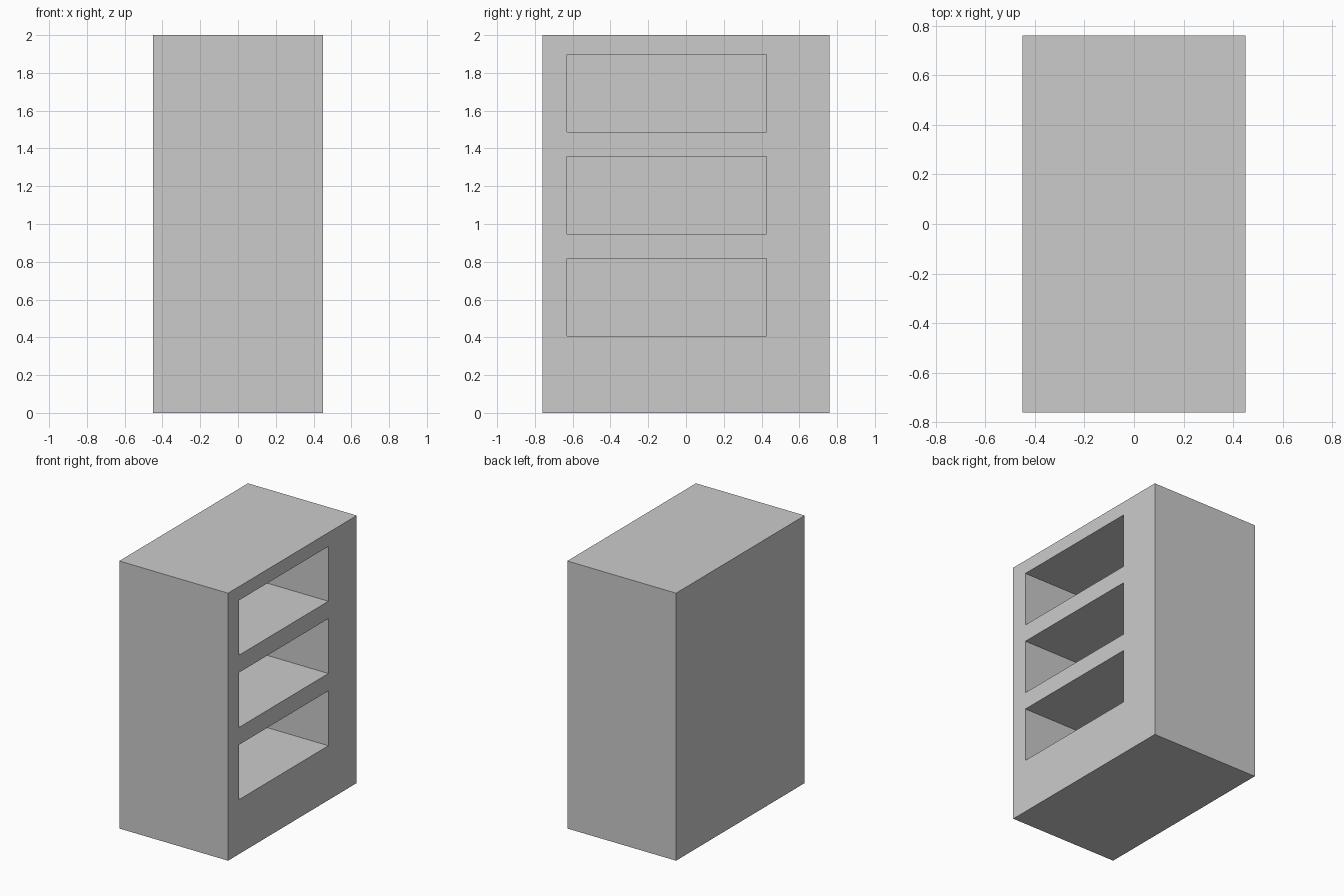
import bpy

if "Cube" in bpy.data.objects:
    bpy.data.objects.remove(bpy.data.objects["Cube"])


def box(name, lo, hi):
    """Axis-aligned box between two opposite corners."""
    centre = [(a + b) / 2 for a, b in zip(lo, hi)]
    size = [b - a for a, b in zip(lo, hi)]
    bpy.ops.mesh.primitive_cube_add(size=1, location=centre)
    obj = bpy.context.object
    obj.name = name
    obj.scale = size
    bpy.ops.object.transform_apply(location=True, rotation=False, scale=True)
    return obj


# Solid cabinet block
cabinet = box("cabinet_body", (-0.45, -0.76, 0), (0.45, 0.76, 2))

# Three equal shelf recesses, open on the right side only
RECESS_HEIGHT = 0.41
SHELF_PITCH = 0.54
BACK_WALL_X = -0.32
for i in range(3):
    z = 0.407 + i * SHELF_PITCH
    cutter = box("recess_cutter", (BACK_WALL_X, -0.63, z),
                 (0.6, 0.425, z + RECESS_HEIGHT))
    cutter.hide_render = True
    cut = cabinet.modifiers.new("shelf_recess", 'BOOLEAN')
    cut.operation = 'DIFFERENCE'
    cut.solver = 'EXACT'
    cut.object = cutter
    bpy.context.view_layer.objects.active = cabinet
    bpy.ops.object.modifier_apply(modifier=cut.name)
    bpy.data.objects.remove(cutter, do_unlink=True)
